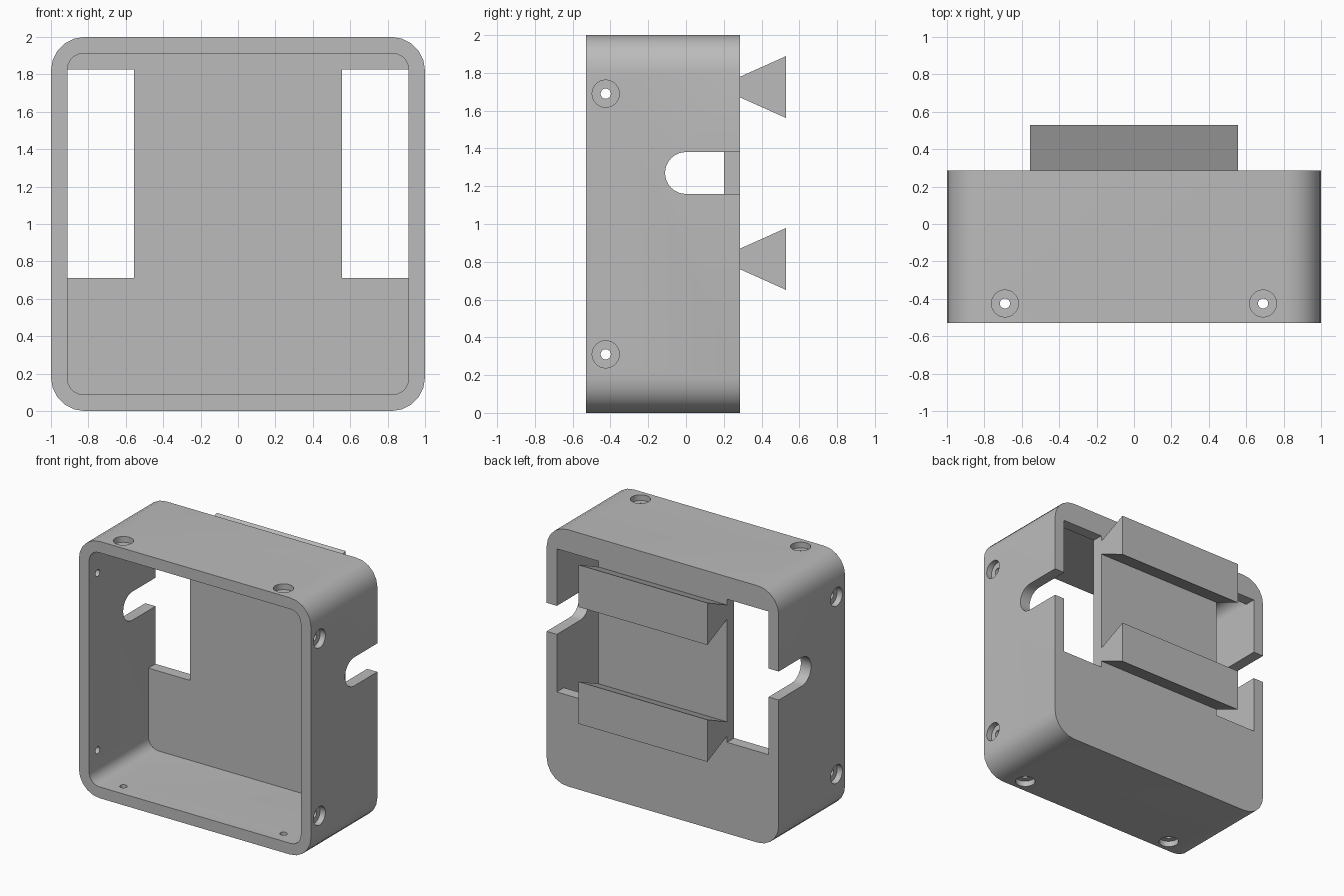
import bpy, bmesh, math
from mathutils import Vector

cube = bpy.data.objects.get("Cube")
if cube:
    bpy.data.objects.remove(cube, do_unlink=True)

grey = bpy.data.materials.new("matte grey")
grey.use_nodes = True
colour = (0.5, 0.5, 0.5, 1)
grey.diffuse_color = colour
grey.node_tree.nodes["Principled BSDF"].inputs["Base Color"].default_value = colour

FRONT, BACK, FLOOR = -0.53, 0.287, 0.2
# Plane of each profile: maps (u, v, depth) to x, y, z
AXES = {
    "x": lambda u, v, d: Vector((d, u, v)),
    "y": lambda u, v, d: Vector((u, d, v)),
    "z": lambda u, v, d: Vector((u, v, d)),
}


def prism(name, profile, axis, start, end):
    """Extrude a closed 2D profile along an axis."""
    bm = bmesh.new()
    place = AXES[axis]
    face = bm.faces.new([bm.verts.new(place(u, v, start)) for u, v in profile])
    new = bmesh.ops.extrude_face_region(bm, geom=[face])["geom"]
    shift = place(0, 0, end - start)
    bmesh.ops.translate(bm, vec=shift, verts=[g for g in new if isinstance(g, bmesh.types.BMVert)])
    bmesh.ops.recalc_face_normals(bm, faces=bm.faces)
    mesh = bpy.data.meshes.new(name)
    bm.to_mesh(mesh)
    bm.free()
    mesh.materials.append(grey)
    obj = bpy.data.objects.new(name, mesh)
    bpy.context.collection.objects.link(obj)
    return obj


def arc(u, v, r, first, last, steps):
    angles = [math.radians(first + (last - first) * i / steps) for i in range(steps + 1)]
    return [(u + r * math.cos(a), v + r * math.sin(a)) for a in angles]


def rect(u0, u1, v0, v1):
    return [(u0, v0), (u1, v0), (u1, v1), (u0, v1)]


def circle(u, v, r):
    return arc(u, v, r, 0, 360, 32)[:-1]


def rounded_square(half, r):
    c = half - r
    points = []
    for i, (sx, sz) in enumerate([(1, 1), (-1, 1), (-1, -1), (1, -1)]):
        points += arc(sx * c, 1 + sz * c, r, i * 90, i * 90 + 90, 5)
    return points


# Open-fronted case and the shapes cut from it
case = prism("case", rounded_square(1, 0.18), "y", FRONT, BACK)
cutters = [prism("cavity_cutter", rounded_square(0.912, 0.085), "y", FRONT - 0.1, FLOOR)]

# Tall windows in the back wall
for s in (-1, 1):
    u0, u1 = sorted((s * 0.555, s * 0.912))
    cutters.append(prism("window_cutter", rect(u0, u1, 0.71, 1.825), "y", FLOOR - 0.1, BACK + 0.1))

# Round-ended cable slots in the side walls, open to the back
slot = arc(0, 1.27, 0.111, 90, 270, 16) + [(BACK + 0.1, 1.159), (BACK + 0.1, 1.381)]
for s in (-1, 1):
    cutters.append(prism("slot_cutter", slot, "x", s * 0.8, s * 1.1))

# Counterbored screw holes: two in each of the four walls
HOLE_Y, BORE, HOLE, DEPTH = -0.425, 0.072, 0.027, 0.045
for s in (-1, 1):
    offset = s * 0.69
    for axis, centre, middle in (("x", (HOLE_Y, 1 + offset), 0), ("z", (offset, HOLE_Y), 1)):
        cutters.append(prism("hole_cutter", circle(*centre, HOLE), axis, middle - 1.1, middle + 1.1))
        for side in (-1, 1):
            cutters.append(prism("bore_cutter", circle(*centre, BORE), axis,
                                 middle + side * (1 - DEPTH), middle + side * 1.1))

for cutter in cutters:
    cutter.hide_render = True
    mod = case.modifiers.new(cutter.name, "BOOLEAN")
    mod.operation = "DIFFERENCE"
    mod.solver = "EXACT"
    mod.object = cutter

# Bake the cuts, then drop the cutters
bpy.context.view_layer.update()
graph = bpy.context.evaluated_depsgraph_get()
cut_mesh = bpy.data.meshes.new_from_object(case.evaluated_get(graph))
case.modifiers.clear()
case.data = cut_mesh
for cutter in cutters:
    bpy.data.objects.remove(cutter, do_unlink=True)

# Dovetail rails on the back
for name, z in (("lower_dovetail_rail", 0.815), ("upper_dovetail_rail", 1.725)):
    profile = [(BACK, z - 0.055), (0.53, z - 0.164), (0.53, z + 0.164), (BACK, z + 0.055)]
    prism(name, profile, "x", -0.555, 0.555)

# Smooth the rounded corners and holes, keep hard edges
bpy.ops.object.select_all(action="DESELECT")
case.select_set(True)
bpy.context.view_layer.objects.active = case
bpy.ops.object.shade_smooth_by_angle(angle=math.radians(30))
